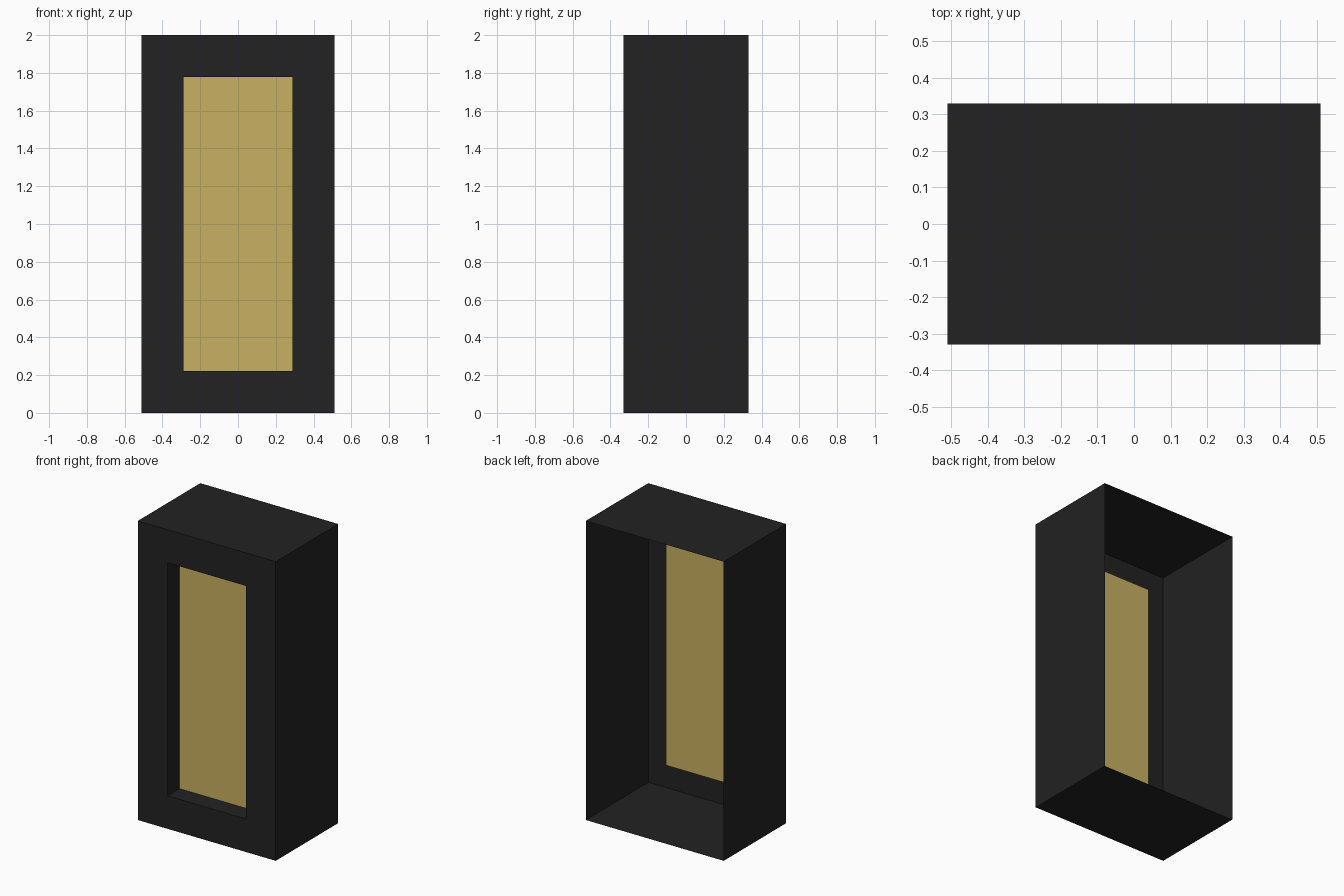
import bpy, bmesh
from mathutils import Vector

if "Cube" in bpy.data.objects:
    bpy.data.objects.remove(bpy.data.objects["Cube"])

W, D, H = 1.02, 0.66, 2.0      # overall size
BORDER = 0.221                 # frame width around the opening
RECESS = 0.126                 # how far the panel sits behind the front


def material(name, rgb):
    m = bpy.data.materials.new(name)
    m.diffuse_color = (*rgb, 1.0)
    m.use_nodes = True
    m.node_tree.nodes["Principled BSDF"].inputs["Base Color"].default_value = m.diffuse_color
    return m


def add_object(name, bm, mat):
    mesh = bpy.data.meshes.new(name)
    bm.to_mesh(mesh)
    bm.free()
    mesh.materials.append(mat)
    obj = bpy.data.objects.new(name, mesh)
    bpy.context.collection.objects.link(obj)
    return obj


black = material("black", (0.016, 0.016, 0.016))
gold = material("gold", (0.578, 0.440, 0.122))

# Casing: thin box shell, open at the back
bm = bmesh.new()
bmesh.ops.create_cube(bm, size=1.0)
bmesh.ops.scale(bm, vec=(W, D, H), verts=bm.verts)
bmesh.ops.translate(bm, vec=(0, 0, H / 2), verts=bm.verts)
bm.normal_update()
back = [f for f in bm.faces if f.normal.y > 0.9]
bmesh.ops.delete(bm, geom=back, context='FACES_ONLY')

# Front opening with reveals going inwards
front = next(f for f in bm.faces if f.normal.y < -0.9)
bmesh.ops.inset_region(bm, faces=[front], thickness=BORDER, use_even_offset=True)
inner = bmesh.ops.extrude_discrete_faces(bm, faces=[front])["faces"][0]
bmesh.ops.translate(bm, vec=Vector((0, RECESS, 0)), verts=inner.verts)
bmesh.ops.delete(bm, geom=[inner], context='FACES_ONLY')
add_object("casing", bm, black)

# Recessed panel closing the opening
bm = bmesh.new()
x, y = W / 2 - BORDER, -D / 2 + RECESS
corners = [(-x, BORDER), (x, BORDER), (x, H - BORDER), (-x, H - BORDER)]
bm.faces.new([bm.verts.new((cx, y, cz)) for cx, cz in corners])
add_object("panel", bm, gold)
